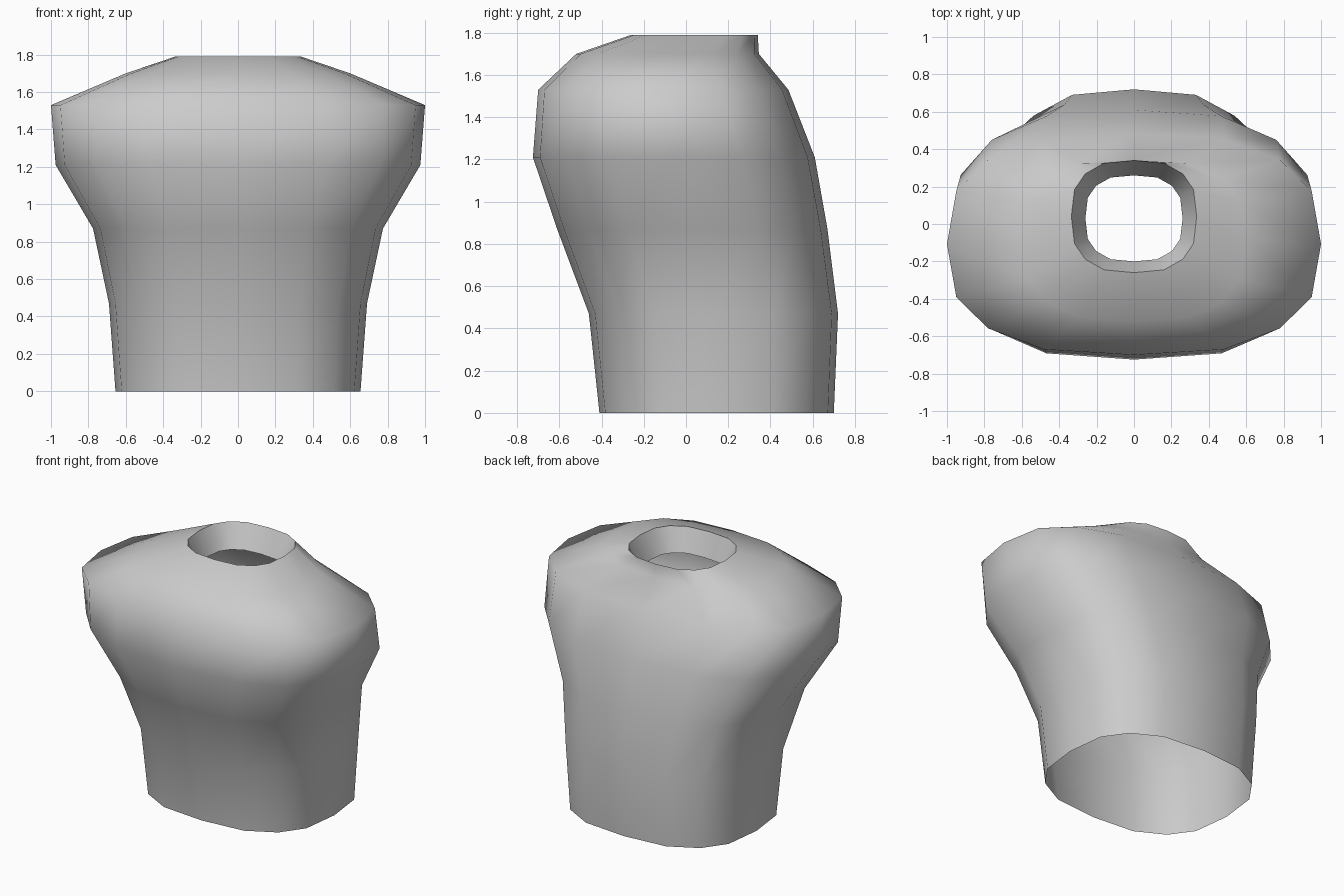
import bpy
import bmesh
import math

cube = bpy.data.objects.get("Cube")
if cube:
    bpy.data.objects.remove(cube, do_unlink=True)

grey = bpy.data.materials.new("light grey")
grey.use_nodes = True
color = (0.6, 0.6, 0.6, 1)
grey.diffuse_color = color
grey.node_tree.nodes["Principled BSDF"].inputs["Base Color"].default_value = color

# Rounded cross-section: one quarter, mirrored into a full unit loop
quarter = [(0, -1), (0.48, -0.95), (0.78, -0.76), (0.95, -0.48), (1, 0)]
half = quarter + [(x, -y) for x, y in quarter[-2::-1]]
loop = half + [(-x, y) for x, y in half[-2:0:-1]]

# Rings from the waist up to the collar, then down inside the neck:
# height, half width, front y, back y
rings = [
    (0.00, 0.655, -0.41, 0.70),
    (0.47, 0.69, -0.46, 0.72),
    (0.87, 0.775, -0.61, 0.67),
    (1.21, 0.975, -0.725, 0.61),
    (1.53, 1.00, -0.70, 0.485),
    (1.70, 0.60, -0.52, 0.345),
    (1.79, 0.335, -0.26, 0.34),
    (1.63, 0.26, -0.20, 0.26),
]

# Torso shell, open at the waist and the neck
bm = bmesh.new()
rows = []
for z, width, front, back in rings:
    mid, depth = (front + back) / 2, (back - front) / 2
    rows.append([bm.verts.new((x * width, mid + y * depth, z)) for x, y in loop])
n = len(loop)
for low, high in zip(rows, rows[1:]):
    for i in range(n):
        j = (i + 1) % n
        bm.faces.new((low[i], low[j], high[j], high[i]))

mesh = bpy.data.meshes.new("torso")
bm.to_mesh(mesh)
bm.free()
mesh.materials.append(grey)
torso = bpy.data.objects.new("torso", mesh)
bpy.context.collection.objects.link(torso)

bpy.ops.object.select_all(action="DESELECT")
torso.select_set(True)
bpy.context.view_layer.objects.active = torso
bpy.ops.object.shade_smooth_by_angle(angle=math.radians(75))
